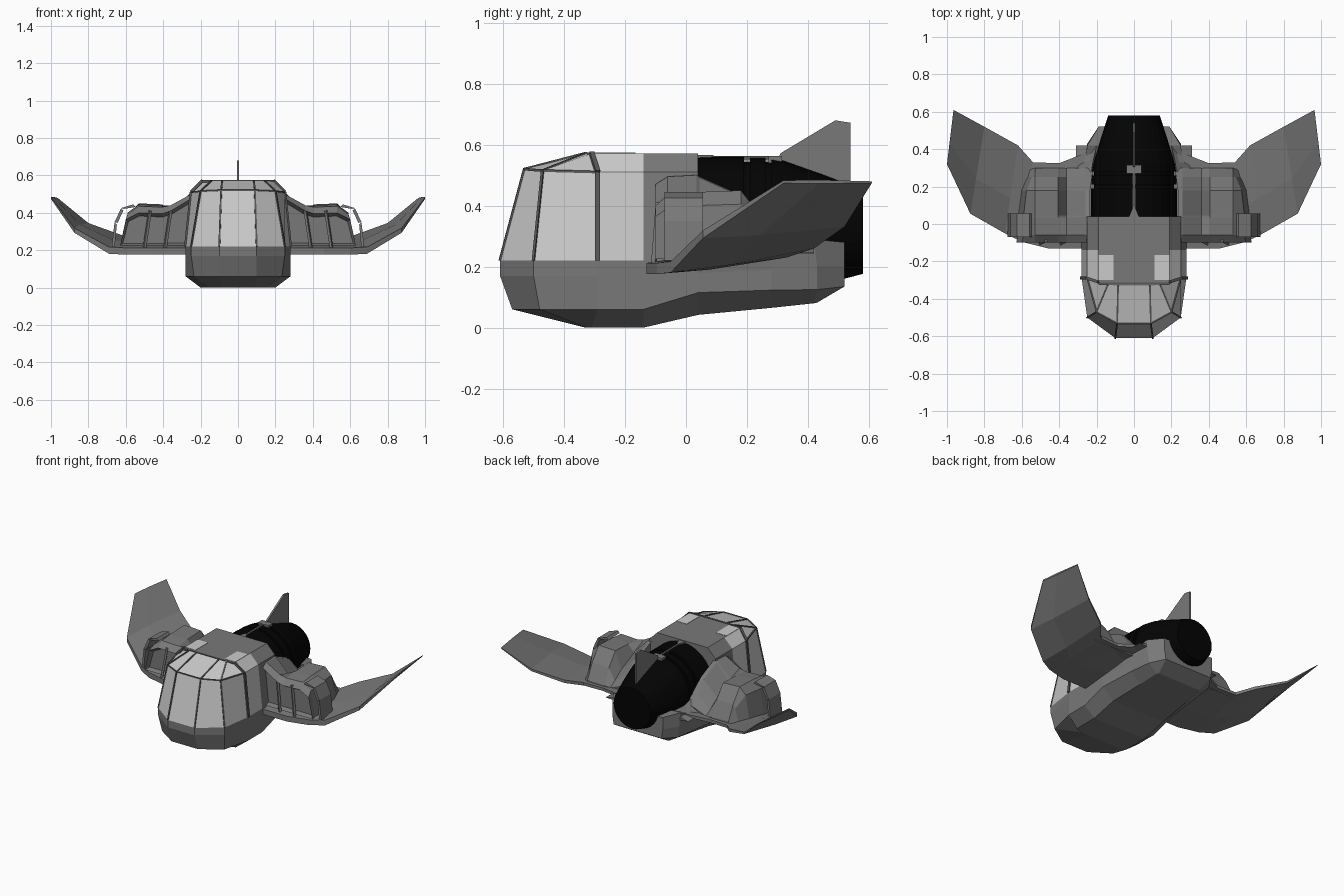
import bpy, bmesh, math
from mathutils import Vector

if "Cube" in bpy.data.objects:
    bpy.data.objects.remove(bpy.data.objects["Cube"])


def mat(name, v):
    m = bpy.data.materials.new(name)
    m.diffuse_color = (v, v, v, 1)
    m.use_nodes = True
    m.node_tree.nodes["Principled BSDF"].inputs["Base Color"].default_value = m.diffuse_color
    return m


HULL, GLASS, BLACK, TRIM = mat("hull", .19), mat("glass", .55), mat("black", .001), mat("trim", .1)


def finish(bm, name, m):
    bmesh.ops.recalc_face_normals(bm, faces=bm.faces[:])
    me = bpy.data.meshes.new(name)
    bm.to_mesh(me)
    bm.free()
    me.materials.append(m)
    ob = bpy.data.objects.new(name, me)
    bpy.context.collection.objects.link(ob)
    return ob


def loft(name, rings, m=HULL, inset=None, strips=False):
    """Skin closed rings of equal length and cap both ends.
    inset recesses the first cap; strips caps mirrored outlines with cross strips."""
    bm = bmesh.new()
    vs = [[bm.verts.new(p) for p in r] for r in rings]
    n = len(rings[0])
    for a, b in zip(vs, vs[1:]):
        for i in range(n):
            j = (i + 1) % n
            bm.faces.new((a[i], a[j], b[j], b[i]))
    for r in (vs[0], vs[-1]):
        if strips:
            for i in range(n // 2 - 1):
                bm.faces.new((r[i], r[i + 1], r[n - 2 - i], r[n - 1 - i]))
        else:
            cap = bm.faces.new(r)
            if inset and r is vs[0]:
                first = cap
    if inset:
        bmesh.ops.recalc_face_normals(bm, faces=bm.faces[:])
        bmesh.ops.inset_region(bm, faces=[first], thickness=inset[0], depth=-inset[1])
    return finish(bm, name, m)


def flip(pts, s):
    return [(x * s, y, z) for x, y, z in pts]


def sym(pts):
    return pts + flip(pts, -1)[::-1]


def beam(name, a, b, w=.012, m=TRIM):
    """Square bar between two points."""
    a, b = Vector(a), Vector(b)
    bm = bmesh.new()
    bmesh.ops.create_cube(bm, size=1)
    bmesh.ops.scale(bm, vec=(w, w, (b - a).length), verts=bm.verts)
    ob = finish(bm, name, m)
    ob.rotation_mode = 'QUATERNION'
    ob.rotation_quaternion = (b - a).to_track_quat('Z', 'Y')
    ob.location = (a + b) / 2
    return ob


def box(name, lo, hi, m):
    (x0, y0, z0), (x1, y1, z1) = lo, hi
    return loft(name, [[(x0, y0, z), (x1, y0, z), (x1, y1, z), (x0, y1, z)] for z in (z0, z1)], m)


# Lower hull: plan outlines stacked from belly to waist
belly = [(.09, -.33, 0), (.15, -.325, 0), (.20, -.31, 0), (.20, -.14, 0), (.20, .04, .042),
         (.18, .28, .065), (.17, .42, .08), (.16, .43, .082)]
chine = [(.10, -.57, .06), (.235, -.48, .06), (.28, -.29, .06), (.28, -.14, .06), (.28, .04, .115),
         (.26, .28, .123), (.24, .43, .125), (.18, .52, .135)]
bow = [(.10, -.61, .17), (.25, -.50, .17), (.28, -.29, .17), (.28, -.14, .17), (.28, .04, .18),
       (.26, .28, .19), (.25, .43, .20), (.19, .52, .20)]
waist = [(.10, -.61, .22), (.25, -.50, .22), (.28, -.29, .22), (.28, -.14, .22), (.28, .04, .22),
         (.27, .28, .24), (.25, .42, .29), (.19, .52, .28)]
loft("lower_hull", [sym(r) for r in (belly, chine, bow, waist)], strips=True)

# Cabin shell with glazed front, cheeks and side windows
sill = waist[:5]
brow = [(.09, -.53, .52), (.20, -.47, .515), (.25, -.29, .51), (.25, -.14, .51), (.25, .04, .51)]
roof = [(.085, -.33, .572), (.14, -.325, .572), (.19, -.31, .572), (.19, -.14, .572), (.19, .04, .572)]
cabin = loft("cabin", [sym(r) for r in (sill, brow, roof)], strips=True)
cabin.data.materials.append(GLASS)
for f in cabin.data.polygons:
    c = f.center
    if c.y < -.15 and .23 < c.z < .571:
        f.material_index = 1

# Window frames and roof windows
for s in (1, -1):
    for i in range(3):
        line = flip([sill[i], brow[i], roof[i]], s)
        for a, b in zip(line, line[1:]):
            beam("window_frame", a, b, .016 if i == 2 else .009)
    for a, b in zip(brow[:2], brow[1:]):
        beam("window_rail", *flip([a, b], s), .008)
    box("roof_window", (min(.11 * s, .19 * s), -.30, .565), (max(.11 * s, .19 * s), -.165, .574), GLASS)
beam("front_rail", brow[0], flip(brow[:1], -1)[0], .008)
beam("roof_crossbar", (-.19, -.318, .569), (.19, -.318, .569), .012)

# Engine barrel: lathed profile with bands
profile = [(.03, .23), (.19, .23), (.19, .215), (.21, .215), (.21, .228), (.26, .228), (.26, .215),
           (.28, .215), (.28, .225), (.32, .218), (.45, .18), (.58, .138)]
N = 28
loft("engine", [[(r * math.cos(t), y, (.33 if y < .32 else .33 - (y - .32) * .06) + r * math.sin(t))
                 for t in (2 * math.pi * k / N for k in range(N))] for y, r in profile], BLACK)

# Spine and tail fin
beam("spine", (0, .05, .556), (0, .31, .556), .014)
box("spine_clamp", (-.04, .27, .53), (.04, .315, .563), HULL)
loft("spine_root", [[(-.03, .03, z), (.03, .03, z), (.006, .09, z), (-.006, .09, z)] for z in (.5, .567)])
fin = [(.29, .53), (.31, .572), (.49, .68), (.54, .672), (.54, .46), (.46, .48)]
loft("tail_fin", [[(x, y, z) for y, z in fin] for x in (-.006, .006)])

# Wings: leading and trailing edge paths
lead = [(.20, -.13, .20), (.32, -.13, .20), (.46, -.13, .20), (.60, -.095, .20), (.69, -.05, .205),
        (.875, .055, .31), (1, .32, .48)]
trail = [(.18, .50, .27), (.26, .38, .27), (.40, .325, .25), (.54, .33, .25), (.62, .42, .28),
         (.80, .52, .345), (.965, .61, .48)]


def wing_section(a, b, k):
    a, b = Vector(a), Vector(b)
    up = Vector((0, 0, (1, 1, 1, 1, 1, .7, .25)[k]))
    mid = a.lerp(b, .4)
    return [tuple(p) for p in (a - up * .024, a + up * .012, mid + up * .018, b, b - up * .02, mid - up * .03)]


# Nacelle sections along y: (y, inner x, shoulder z, valley z, top z, outer x)
stations = [(-.10, .20, .47, .41, .40, .61), (-.06, .20, .495, .44, .435, .60), (.035, .22, .50, .40, .445, .60),
            (.045, .235, .49, .39, .445, .60), (.18, .235, .43, .33, .45, .585),
            (.25, .225, .35, .28, .36, .555), (.30, .215, .29, .25, .26, .54)]
hoop = [(.56, .445), (.625, .425), (.66, .35), (.675, .22)]
for s, side in ((1, "right"), (-1, "left")):
    loft("wing_" + side, [flip(wing_section(a, b, k), s) for k, (a, b) in enumerate(zip(lead, trail))])
    pods = []
    for y, xi, shoulder, valley, top, xo in stations:
        pods.append(flip([(xi, y, .225), (xi, y, shoulder + .005), (.26, y, shoulder), (.36, y, valley),
                          (.405, y, top - .005), (.53, y, top),
                          (xo - .01, y, .2 + (top - .2) * .82), (xo + .02, y, .225)], s))
    loft("nacelle_" + side, pods, HULL, (.018, .03))
    # Intake bars and outer hoop
    for x in (.39, .50):
        beam("intake_bar", (x * s, -.105, .21), ((x - .03) * s, -.09, .41), .014, HULL)
    for (xa, za), (xb, zb) in zip(hoop, hoop[1:]):
        loft("nacelle_hoop", [[(x * s, y, z) for x, z in
                               ((xa, za), (xb, zb), (xb - .016, zb - .004), (xa - .012, za - .014))]
                              for y in (-.07, .055)])
    # Rear fairing hugging the engine
    loft("cradle_" + side, [flip([(x - .01, y, .24), (x, y, z), (x + .02, y, z - .02), (.31, y, .245)], s)
                            for x, y, z in ((.235, .24, .34), (.22, .33, .30), (.20, .42, .29))])
